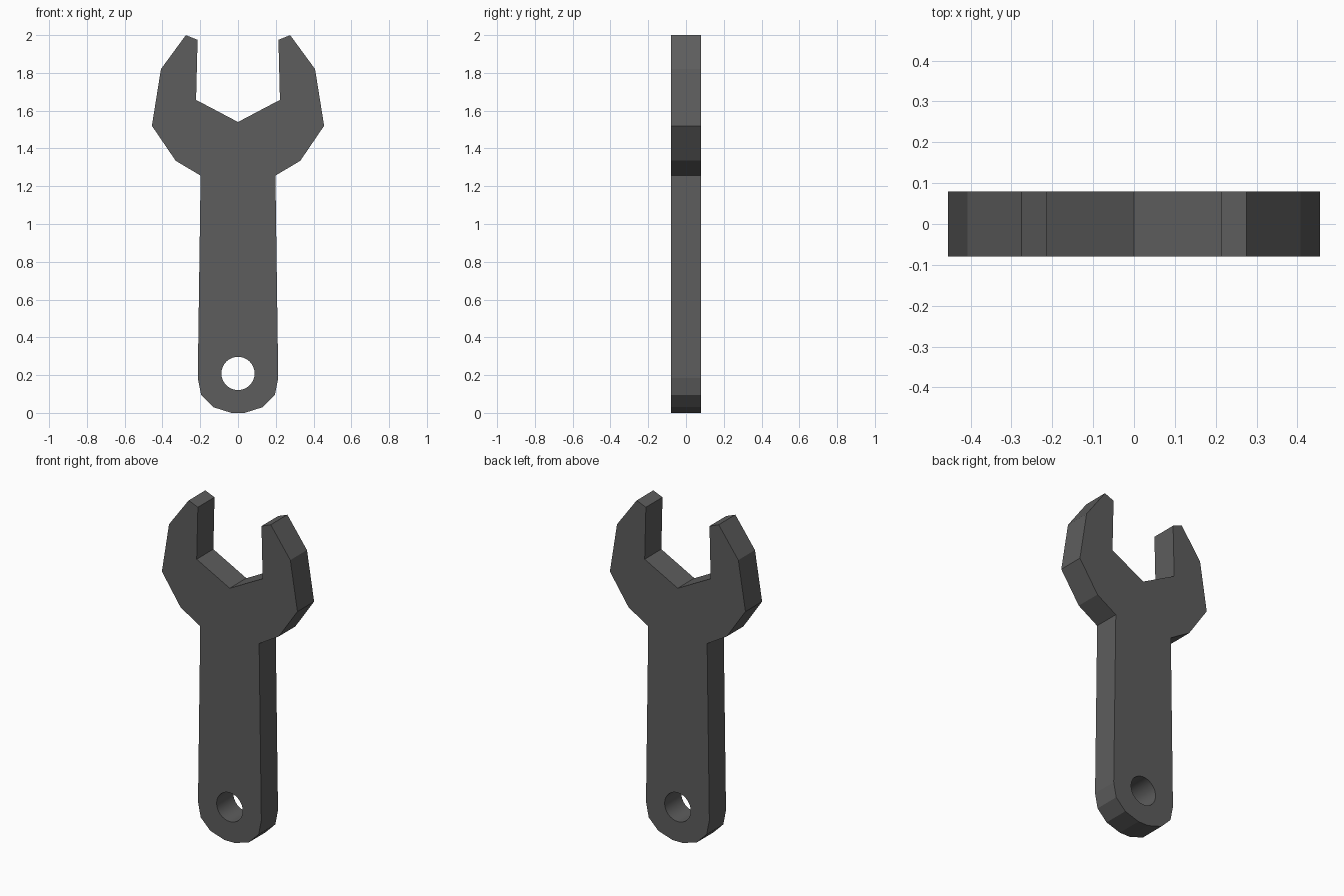
import bpy, bmesh, math

if "Cube" in bpy.data.objects:
    bpy.data.objects.remove(bpy.data.objects["Cube"])

HALF_T = 0.08               # half thickness of the plate
HOLE_Z, HOLE_R = 0.209, 0.088

# Right half of the outline, from the butt end up to the jaw tip and into the throat
right = [(0.035, 0.0), (0.13, 0.03), (0.195, 0.095), (0.213, 0.185),
         (0.198, 1.256), (0.33, 1.335), (0.456, 1.52), (0.408, 1.82),
         (0.276, 2.0), (0.214, 1.975), (0.222, 1.657)]
outline = right + [(0, 1.54)] + [(-x, z) for x, z in reversed(right)]

# Wrench body: extruded flat profile
bm = bmesh.new()
face = bm.faces.new([bm.verts.new((x, -HALF_T, z)) for x, z in outline])
ext = bmesh.ops.extrude_face_region(bm, geom=[face])
moved = [g for g in ext["geom"] if isinstance(g, bmesh.types.BMVert)]
bmesh.ops.translate(bm, verts=moved, vec=(0, 2 * HALF_T, 0))
bmesh.ops.recalc_face_normals(bm, faces=bm.faces)
mesh = bpy.data.meshes.new("wrench")
bm.to_mesh(mesh)
bm.free()
wrench = bpy.data.objects.new("wrench", mesh)
bpy.context.collection.objects.link(wrench)

# Hanging hole, cut with a round cylinder
bpy.ops.mesh.primitive_cylinder_add(vertices=32, radius=HOLE_R, depth=0.5,
                                    location=(0, 0, HOLE_Z),
                                    rotation=(math.pi / 2, 0, 0))
cutter = bpy.context.object
cutter.name = "hole_cutter"
cutter.hide_render = True
cut = wrench.modifiers.new("hanging_hole", 'BOOLEAN')
cut.operation = 'DIFFERENCE'
cut.solver = 'EXACT'
cut.object = cutter

bpy.ops.object.select_all(action='DESELECT')
wrench.select_set(True)
bpy.context.view_layer.objects.active = wrench
bpy.ops.object.modifier_apply(modifier=cut.name)
bpy.data.objects.remove(cutter)

# Smooth hole wall, crisp outline facets
bpy.ops.object.shade_smooth_by_angle(angle=math.radians(12))

# Dark steel
steel = bpy.data.materials.new("dark_steel")
steel.diffuse_color = (0.11, 0.11, 0.11, 1)
steel.use_nodes = True
steel.node_tree.nodes["Principled BSDF"].inputs["Base Color"].default_value = steel.diffuse_color
mesh.materials.clear()
mesh.materials.append(steel)
